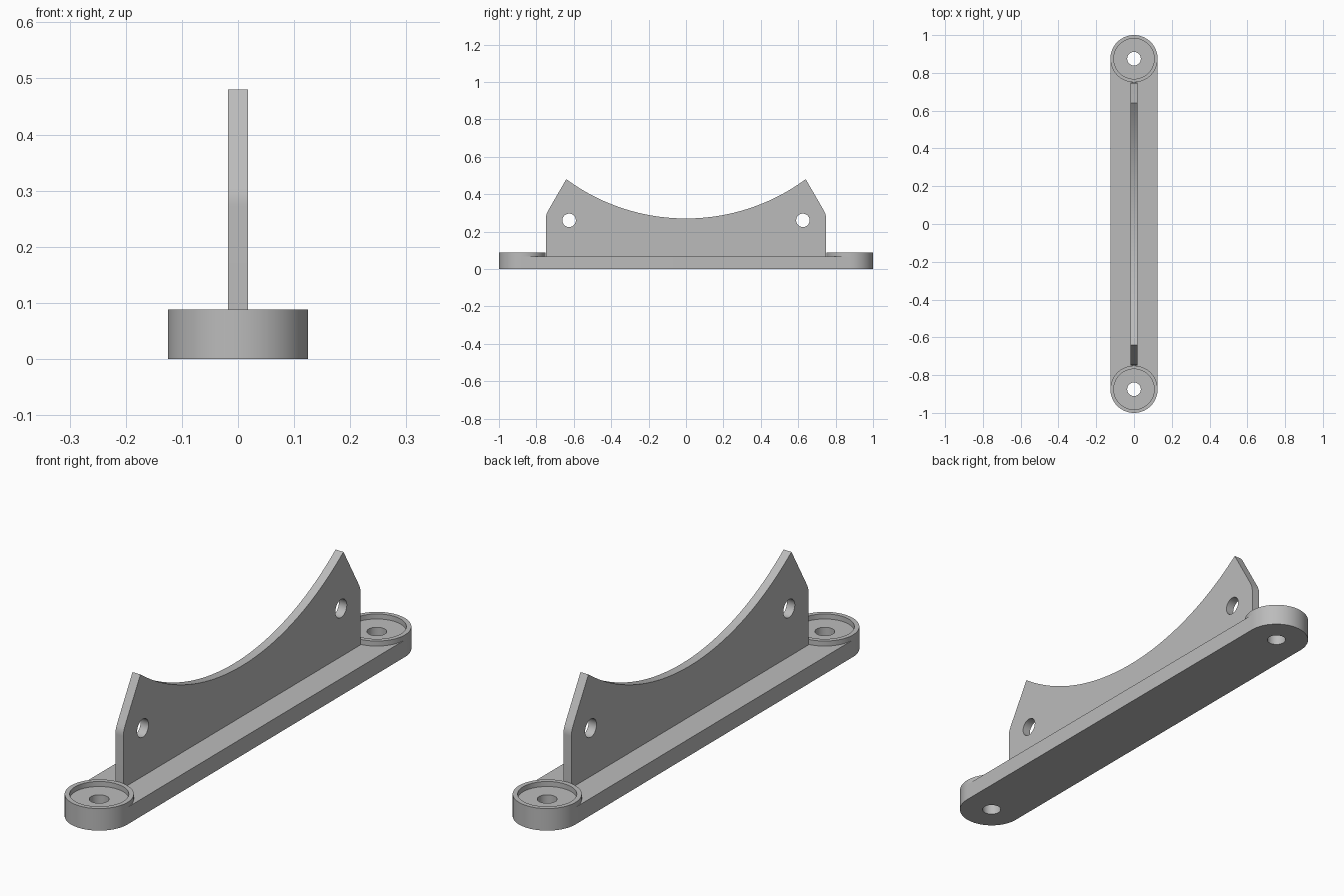
import bpy, bmesh
from math import pi, cos, sin, asin, radians
from mathutils import Matrix

old = bpy.data.objects.get("Cube")
if old:
    bpy.data.objects.remove(old, do_unlink=True)

grey = bpy.data.materials.new("plain grey")
grey.use_nodes = True
grey.diffuse_color = (0.5, 0.5, 0.5, 1)
grey.node_tree.nodes["Principled BSDF"].inputs["Base Color"].default_value = (0.5, 0.5, 0.5, 1)

END_Y = 0.875      # centre of each round end
END_R = 0.125
SLAB_H = 0.068
RIM_H = 0.088
BOLT_R = 0.036
PLATE_T = 0.035


def arc(cx, cy, r, start=0.0, sweep=2 * pi, steps=64):
    """Points along an arc; a full circle leaves out the repeated last point."""
    count = steps if sweep == 2 * pi else steps + 1
    return [(cx + r * cos(start + sweep * i / steps),
             cy + r * sin(start + sweep * i / steps)) for i in range(count)]


def extruded(name, loops, low, high, turn=None):
    """Fill the outlines (inner loops become holes) and extrude from low to high."""
    curve = bpy.data.curves.new(name, 'CURVE')
    curve.dimensions = '2D'
    curve.fill_mode = 'BOTH'
    curve.extrude = (high - low) / 2
    for points in loops:
        spline = curve.splines.new('POLY')
        spline.points.add(len(points) - 1)
        for p, (x, y) in zip(spline.points, points):
            p.co = (x, y, 0, 1)
        spline.use_cyclic_u = True
    obj = bpy.data.objects.new(name, curve)
    bpy.context.collection.objects.link(obj)
    bpy.ops.object.select_all(action='DESELECT')
    obj.select_set(True)
    bpy.context.view_layer.objects.active = obj
    bpy.ops.object.convert(target='MESH')
    obj = bpy.context.view_layer.objects.active
    mesh = obj.data
    bm = bmesh.new()
    bm.from_mesh(mesh)
    bmesh.ops.remove_doubles(bm, verts=bm.verts, dist=1e-5)
    bmesh.ops.recalc_face_normals(bm, faces=bm.faces)
    bm.transform(Matrix.Translation((0, 0, (low + high) / 2)))
    if turn:
        bm.transform(turn)
    bm.to_mesh(mesh)
    bm.free()
    mesh.materials.clear()
    mesh.materials.append(grey)
    bpy.ops.object.shade_smooth_by_angle(angle=radians(30))
    return obj


# Base slab with rounded ends and a bolt hole in each
outline = arc(0, END_Y, END_R, 0, pi, 32) + arc(0, -END_Y, END_R, pi, pi, 32)
extruded("base_slab", [outline, arc(0, END_Y, BOLT_R), arc(0, -END_Y, BOLT_R)], 0, SLAB_H)

# Raised rims around the bolt seats
for name, side in (("front_rim", -1), ("back_rim", 1)):
    extruded(name, [arc(0, side * END_Y, END_R), arc(0, side * END_Y, 0.107)], SLAB_H, RIM_H)

# Upright cradle plate: concave top, clipped rounded shoulders, two cross holes
tip_y, tip_z, dip_z = 0.64, 0.48, 0.27
sag = tip_z - dip_z
radius = (tip_y ** 2 + sag ** 2) / (2 * sag)
half = asin(tip_y / radius)
cradle = arc(0, dip_z + radius, radius, -pi / 2 - half, 2 * half, 48)
shoulder = [(0.735, 0.316), (0.742, 0.302), (0.747, 0.289), (0.748, 0.275), (0.748, SLAB_H)]
profile = cradle + shoulder + [(-y, z) for y, z in reversed(shoulder)]
holes = [arc(side * 0.625, 0.26, 0.036) for side in (-1, 1)]
upright = Matrix.Rotation(pi / 2, 4, 'Z') @ Matrix.Rotation(pi / 2, 4, 'X')
extruded("cradle_plate", [profile] + holes, -PLATE_T / 2, PLATE_T / 2, upright)
